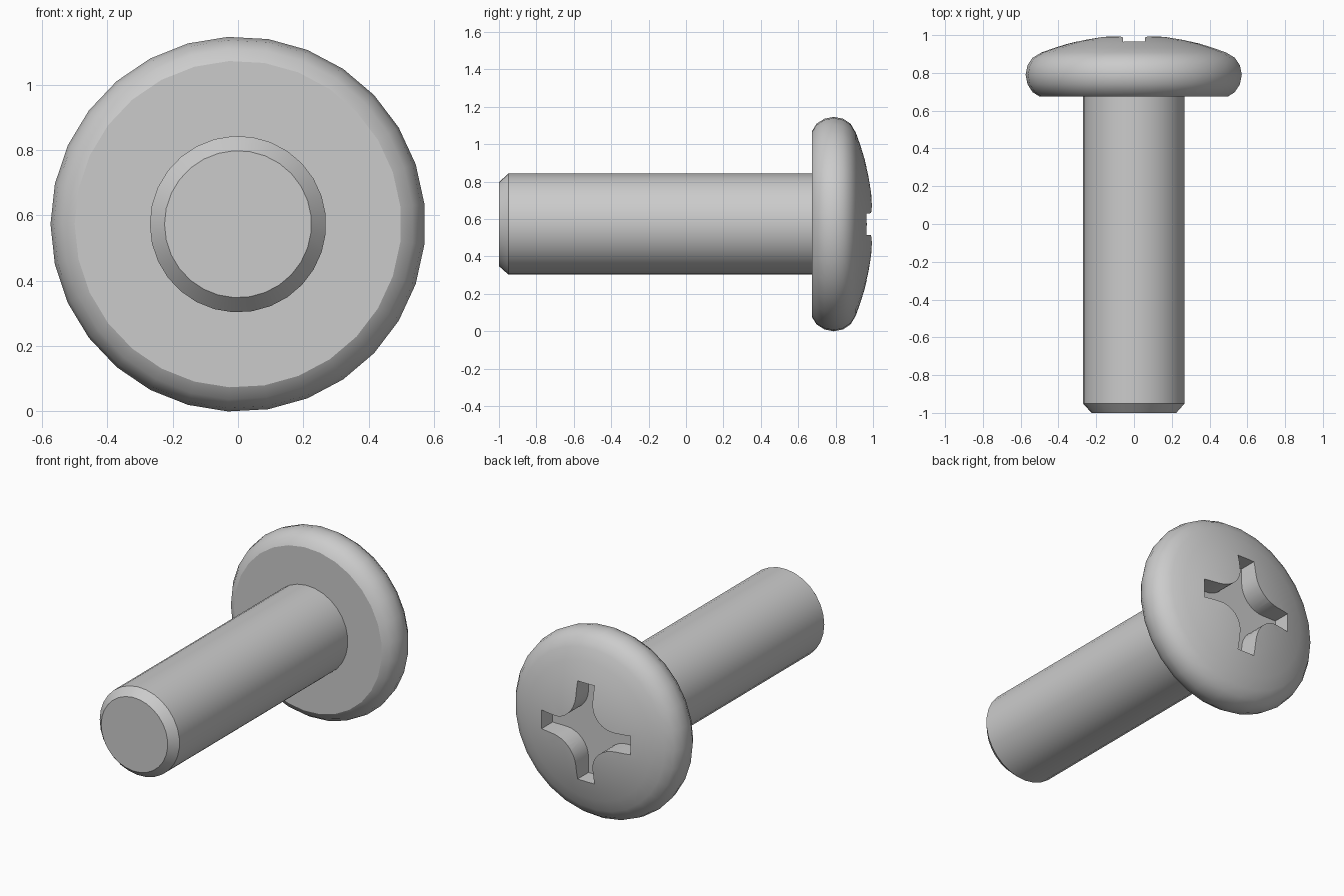
import bpy
import bmesh
from math import cos, sin, pi, sqrt, radians
from mathutils import Vector

if "Cube" in bpy.data.objects:
    bpy.data.objects.remove(bpy.data.objects["Cube"], do_unlink=True)

SIDES = 29
AXIS_Z = 0.573

steel = bpy.data.materials.new("grey steel")
steel.use_nodes = True
GREY = (0.6, 0.6, 0.6, 1)
steel.diffuse_color = GREY
steel.node_tree.nodes["Principled BSDF"].inputs["Base Color"].default_value = GREY


def finish(name, bm):
    bmesh.ops.recalc_face_normals(bm, faces=bm.faces)
    mesh = bpy.data.meshes.new(name)
    bm.to_mesh(mesh)
    bm.free()
    obj = bpy.data.objects.new(name, mesh)
    obj.location.z = AXIS_Z
    bpy.context.collection.objects.link(obj)
    mesh.materials.append(steel)
    return obj


def lathe(name, profile):
    """Turn (radius, y) points around the y axis, with flat caps on both ends."""
    bm = bmesh.new()
    rings = []
    for r, y in profile:
        ring = []
        for i in range(SIDES):
            t = 2 * pi * i / SIDES
            ring.append(bm.verts.new((-r * cos(t), y, r * sin(t))))
        rings.append(ring)
    for a, b in zip(rings, rings[1:]):
        for i in range(SIDES):
            j = (i + 1) % SIDES
            bm.faces.new((a[i], a[j], b[j], b[i]))
    bm.faces.new(rings[0])
    bm.faces.new(rings[-1])
    return finish(name, bm)


def smooth(obj):
    bpy.ops.object.select_all(action="DESELECT")
    obj.select_set(True)
    bpy.context.view_layer.objects.active = obj
    bpy.ops.object.shade_smooth_by_angle(angle=radians(32))


# Shaft with a chamfered tip
shaft = lathe("shaft", [(0.225, -1.0), (0.27, -0.95), (0.27, 0.69)])
smooth(shaft)

# Pan head: flat underside, rounded rim, shallow dome
rim = [(0.5, 0.675), (0.537, 0.698), (0.564, 0.74), (0.574, 0.79),
       (0.564, 0.84), (0.537, 0.88), (0.49, 0.908)]
DOME = 1.31
dome = [(r, 1.002 - DOME + sqrt(DOME ** 2 - r ** 2))
        for r in (0.42, 0.35, 0.27, 0.18, 0.09, 0.02)]
head = lathe("head", rim + dome)

# Cross recess cutter: four arms joined by rounded inner corners
HALF, REACH, FILLET, FLOOR = 0.057, 0.3, 0.15, 0.86
outline = []
for k in range(4):
    quarter = [(REACH, -HALF), (REACH, HALF)]
    for i in range(9):
        t = -pi / 2 - i * pi / 16
        c = HALF + FILLET
        quarter.append((c + FILLET * cos(t), c + FILLET * sin(t)))
    ca, sa = (1, 0, -1, 0)[k], (0, 1, 0, -1)[k]
    outline += [(x * ca - z * sa, x * sa + z * ca) for x, z in quarter]
bm = bmesh.new()
floor = bm.faces.new([bm.verts.new((x, FLOOR, z)) for x, z in outline])
extruded = bmesh.ops.extrude_face_region(bm, geom=[floor], use_keep_orig=True)
top = [v for v in extruded["geom"] if isinstance(v, bmesh.types.BMVert)]
bmesh.ops.translate(bm, verts=top, vec=Vector((0, 0.3, 0)))
cutter = finish("recess_cutter", bm)
cutter.hide_render = True

# Cut the recess into the head
cut = head.modifiers.new("recess", "BOOLEAN")
cut.operation = "DIFFERENCE"
cut.solver = "EXACT"
cut.object = cutter
bpy.context.view_layer.update()
bpy.context.view_layer.objects.active = head
bpy.ops.object.modifier_apply(modifier=cut.name)
bpy.data.objects.remove(cutter, do_unlink=True)
smooth(head)
